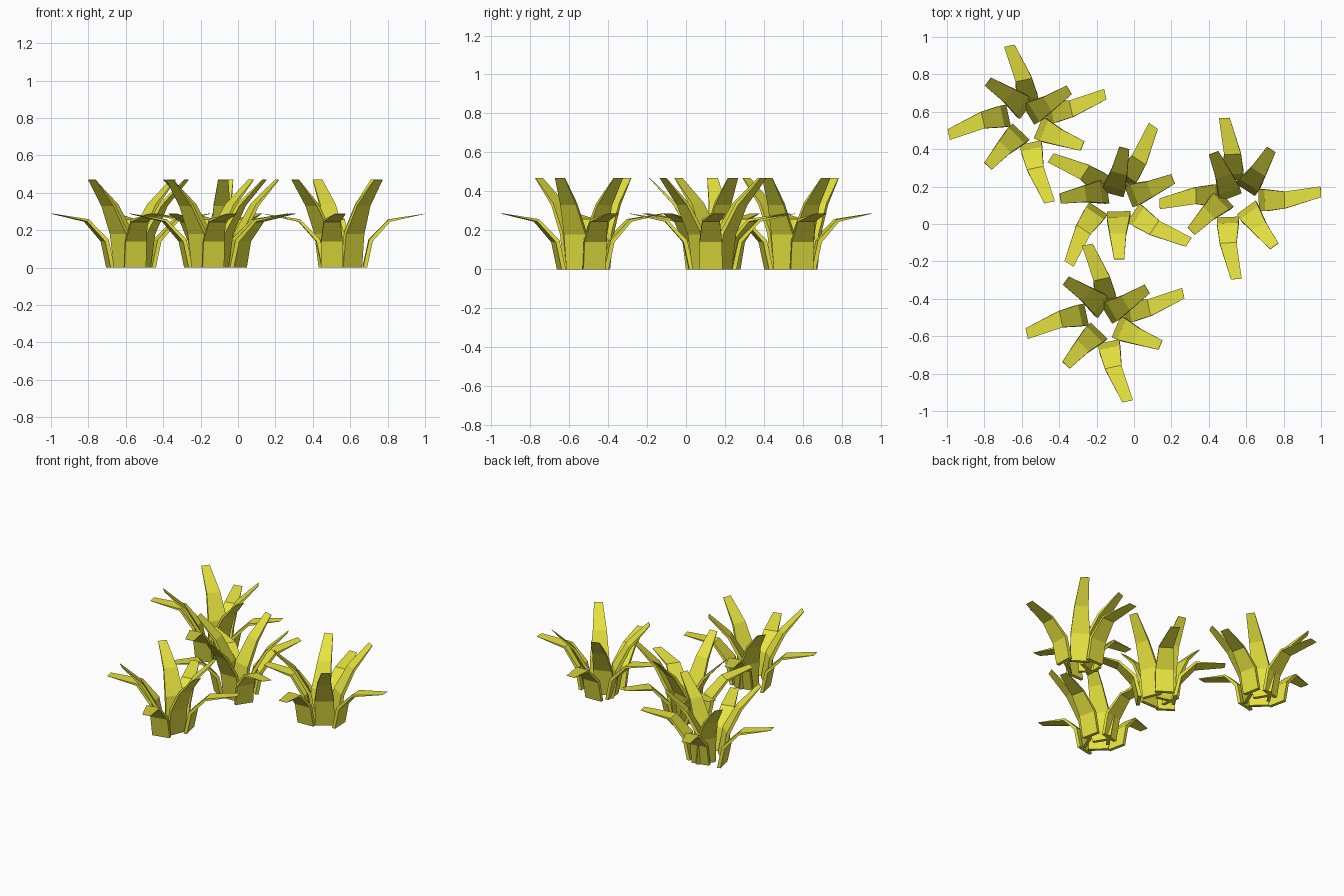
import bpy, bmesh, math
from mathutils import Vector, Matrix

if "Cube" in bpy.data.objects:
    bpy.data.objects.remove(bpy.data.objects["Cube"])

mat = bpy.data.materials.new("yellow green leaf")
mat.diffuse_color = (0.80, 0.77, 0.05, 1)
mat.use_nodes = True
mat.node_tree.nodes["Principled BSDF"].inputs["Base Color"].default_value = mat.diffuse_color

# leaf profiles, outer side: radius, height, sideways sweep, width, thickness
LOW = [(0.12, 0, -0.016, 0.118, 0.022), (0.15, 0.14, -0.018, 0.115, 0.022),
       (0.243, 0.245, -0.020, 0.09, 0.015), (0.432, 0.287, 0.017, 0.058, 0.001)]
TALL = [(0.015, 0, 0, 0.125, 0.022), (0.045, 0.18, -0.004, 0.12, 0.022),
        (0.125, 0.33, -0.006, 0.088, 0.017), (0.25, 0.468, 0, 0.055, 0.003)]

# leaves of one plant: profile, centre x, centre y, direction in degrees
LEAVES = [(LOW, 0, 0, 92), (LOW, 0, 0, 272), (LOW, 0.053, 0.004, 2), (LOW, 0.053, 0.004, 182),
          (TALL, 0.089, -0.053, -54), (TALL, 0.083, 0.053, 57),
          (TALL, -0.030, -0.002, 224), (TALL, 0.0, 0.012, 111)]


def add_leaf(bm, profile, cx, cy, angle):
    """Thin tapered strip bent along a profile."""
    place = Matrix.Translation((cx, cy, 0)) @ Matrix.Rotation(math.radians(angle), 4, 'Z')
    rings = []
    for i, (r, z, side, width, thick) in enumerate(profile):
        if i == 0:
            n = Vector((-1, 0))                       # keep the foot flat on the ground
        else:
            a, b = profile[i - 1], profile[min(i + 1, len(profile) - 1)]
            t = Vector((b[0] - a[0], b[1] - a[1])).normalized()
            n = Vector((-t.y, t.x))
        ir, iz = r + n.x * thick, z + n.y * thick
        h = width / 2
        pts = [(r, side - h, z), (r, side + h, z), (ir, side + h, iz), (ir, side - h, iz)]
        rings.append([bm.verts.new(place @ Vector(p)) for p in pts])
    for a, b in zip(rings, rings[1:]):
        for k in range(4):
            m = (k + 1) % 4
            bm.faces.new((a[k], a[m], b[m], b[k]))
    bm.faces.new(rings[0][::-1])
    bm.faces.new(rings[-1])


# shared plant mesh
bm = bmesh.new()
for leaf in LEAVES:
    add_leaf(bm, *leaf)
bmesh.ops.recalc_face_normals(bm, faces=bm.faces)
mesh = bpy.data.meshes.new("leaf_clump")
bm.to_mesh(mesh)
bm.free()
mesh.materials.append(mat)

# four plants
for name, x, y, rot in [("right_plant", 0.515, 0.136, 0), ("middle_plant", -0.122, 0.156, -35.7),
                        ("front_plant", -0.155, -0.478, -79.8), ("back_plant", -0.572, 0.586, -79.8)]:
    ob = bpy.data.objects.new(name, mesh)
    ob.location = (x, y, 0)
    ob.rotation_euler.z = math.radians(rot)
    bpy.context.collection.objects.link(ob)
